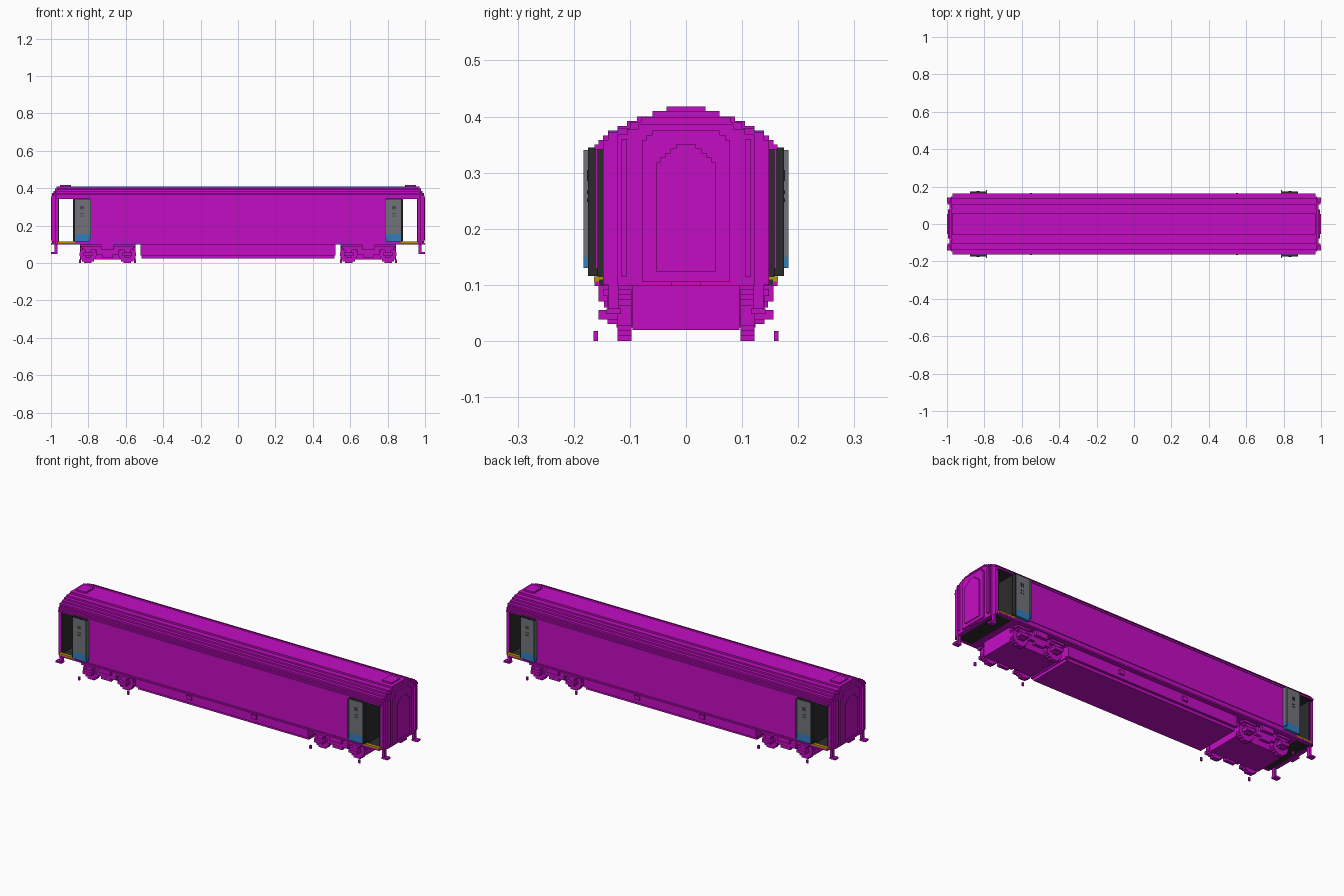
import bpy, bmesh, math

cube = bpy.data.objects.get("Cube")
if cube:
    bpy.data.objects.remove(cube)


def material(name, rgb):
    m = bpy.data.materials.new(name)
    m.use_nodes = True
    m.diffuse_color = (*rgb, 1)
    bsdf = next(n for n in m.node_tree.nodes if n.type == 'BSDF_PRINCIPLED')
    bsdf.inputs["Base Color"].default_value = (*rgb, 1)
    return m


MAGENTA = material("magenta", (0.55, 0.004, 0.55))
DARK = material("charcoal", (0.024, 0.024, 0.024))
GREY = material("grey", (0.165, 0.175, 0.195))
BLUE = material("blue", (0.032, 0.205, 0.5))
YELLOW = material("yellow", (0.5, 0.3, 0.004))


def finish(name, bm, mats):
    bmesh.ops.recalc_face_normals(bm, faces=bm.faces)
    me = bpy.data.meshes.new(name)
    bm.to_mesh(me)
    bm.free()
    ob = bpy.data.objects.new(name, me)
    for m in mats:
        me.materials.append(m)
    bpy.context.collection.objects.link(ob)
    return ob


def add_box(bm, x0, x1, y0, y1, z0, z1):
    vs = bmesh.ops.create_cube(bm, size=1)["verts"]
    for v in vs:
        v.co = ((x0, x1)[v.co.x > 0], (y0, y1)[v.co.y > 0], (z0, z1)[v.co.z > 0])


def boxes(name, mat, items, mirror=""):
    """Boxes (x0, x1, y0, y1, z0, z1), repeated across the named axes."""
    bm = bmesh.new()
    for x0, x1, y0, y1, z0, z1 in items:
        for sx in ((1, -1) if "x" in mirror else (1,)):
            for sy in ((1, -1) if "y" in mirror else (1,)):
                xs, ys = sorted((sx * x0, sx * x1)), sorted((sy * y0, sy * y1))
                add_box(bm, *xs, *ys, z0, z1)
    return finish(name, bm, [mat])


def stepped_prism(name, mat, rows, z0, x0, x1, under=None):
    """Stair-stepped cross-section: rows of (half width, top z), extruded along x."""
    right, z = [], z0
    for w, top in rows:
        right += [(w, z), (w, top)]
        z = top
    outline = right + [(-w, z) for w, z in reversed(right)]
    bm = bmesh.new()
    face = bm.faces.new([bm.verts.new((x0, y, z)) for y, z in outline])
    ext = bmesh.ops.extrude_face_region(bm, geom=[face])
    for v in ext["geom"]:
        if isinstance(v, bmesh.types.BMVert):
            v.co.x = x1
    if under:
        bmesh.ops.recalc_face_normals(bm, faces=bm.faces)
        for f in bm.faces:
            if f.normal.z < -0.5:
                f.material_index = 1
    return finish(name, bm, [mat] + ([under] if under else []))


# Body shell: passenger compartment, lower recess and sole plate
boxes("body_sides", MAGENTA, [(-0.878, 0.878, -0.16, 0.16, 0.13, 0.345),
                              (-0.878, 0.878, -0.156, 0.156, 0.106, 0.13),
                              (-0.878, 0.878, -0.163, 0.163, 0.098, 0.106)])

# Roof in steps, dark underneath
ROOF = [(0.163, 0.35), (0.156, 0.358), (0.148, 0.366), (0.139, 0.375),
        (0.122, 0.383), (0.105, 0.392), (0.087, 0.4), (0.06, 0.41)]
stepped_prism("roof", MAGENTA, ROOF, 0.341, -0.97, 0.97, DARK)
boxes("roof_hatches", MAGENTA, [(0.893, 0.952, -0.035, 0.035, 0.405, 0.418)], "x")

# Vestibules: floor, bulkheads, inside of the end walls, sills
boxes("vestibule_floors", DARK, [(0.87, 0.966, -0.155, 0.155, 0.1, 0.11)], "x")
boxes("bulkheads", DARK, [(0.874, 0.882, -0.158, 0.158, 0.11, 0.342)], "x")
boxes("end_wall_linings", DARK, [(0.957, 0.965, -0.147, 0.147, 0.11, 0.342)], "x")
boxes("door_sills", YELLOW, [(0.868, 0.966, 0.146, 0.164, 0.106, 0.115)], "xy")
boxes("sill_beams", MAGENTA, [(0.87, 0.966, 0.146, 0.163, 0.098, 0.106)], "xy")

# Car ends: stepped layers, gangway ring and recessed gangway door
CORNER = [(0.148, 0.358), (0.139, 0.372), (0.122, 0.38), (0.1, 0.39), (0.08, 0.398)]
PANEL = [(0.122, 0.368), (0.105, 0.378), (0.085, 0.386)]
RING = [(0.078, 0.358), (0.07, 0.367), (0.06, 0.375)]
DOOR = [(0.053, 0.318), (0.046, 0.327), (0.037, 0.335), (0.028, 0.343), (0.018, 0.35)]
for side, s in (("left", 1), ("right", -1)):
    stepped_prism(side + "_end_wall", MAGENTA, CORNER, 0.1, s * 0.963, s * 0.978)
    stepped_prism(side + "_end_panel", MAGENTA, PANEL, 0.098, s * 0.97, s * 0.986)
    stepped_prism(side + "_gangway", MAGENTA, RING, 0.106, s * 0.98, s * 0.995)
    stepped_prism(side + "_gangway_door", MAGENTA, DOOR, 0.123, s * 0.99, s * 1.0)
boxes("end_grab_rails", MAGENTA, [(0.98, 0.996, 0.105, 0.115, 0.115, 0.36)], "xy")
boxes("coupler_plates", MAGENTA, [(0.975, 1.0, -0.026, 0.026, 0.098, 0.106)], "x")
boxes("end_steps", MAGENTA, [(0.966, 0.98, 0.12, 0.138, 0.05, 0.1),
                             (0.966, 1.0, 0.116, 0.142, 0.048, 0.058)], "xy")

# Open sliding doors outside the body, with edge seal, kick plate and controls
boxes("door_panels", GREY, [(0.79, 0.872, 0.16, 0.175, 0.155, 0.34)], "xy")
boxes("door_kick_plates", BLUE, [(0.79, 0.872, 0.16, 0.175, 0.116, 0.155)], "xy")
boxes("door_edges", DARK, [(0.872, 0.877, 0.158, 0.175, 0.116, 0.345),
                           (0.79, 0.877, 0.16, 0.174, 0.34, 0.345)], "xy")
boxes("door_rims", GREY, [(0.785, 0.792, 0.16, 0.183, 0.15, 0.34)], "xy")
boxes("door_rim_bases", BLUE, [(0.785, 0.792, 0.16, 0.183, 0.13, 0.15)], "xy")
marks = [(x, x + 0.005, 0.174, 0.1765, z, z + h)
         for x in (0.826, 0.838)
         for z, h in ((0.285, 0.02), (0.262, 0.006), (0.248, 0.006))]
boxes("door_controls", DARK, marks + [(0.83, 0.84, 0.174, 0.1765, 0.293, 0.297)], "xy")

# Underframe equipment box
boxes("underframe", MAGENTA, [(-0.52, 0.52, -0.138, 0.138, 0.04, 0.1),
                              (-0.515, 0.515, -0.124, 0.124, 0.024, 0.04)])
boxes("underframe_brackets", MAGENTA, [(0.18, 0.21, 0.13, 0.146, 0.06, 0.082)], "xy")

# Bogies: centre box, side frames, axle boxes, springs, wheels
C, A = 0.697, 0.105
frames = [(C - 0.148, C + 0.148, 0.0, 0.095, 0.02, 0.099),
          (C - 0.135, C + 0.135, 0.122, 0.14, 0.07, 0.088),
          (C - 0.06, C + 0.06, 0.122, 0.139, 0.045, 0.07),
          (C - 0.035, C + 0.035, 0.122, 0.156, 0.07, 0.098),
          (C - 0.03, C + 0.03, 0.122, 0.14, 0.03, 0.045)]
for d in (-A, A):
    frames += [(C + d - 0.025, C + d + 0.025, 0.115, 0.156, 0.038, 0.055),
               (C + d - 0.016, C + d + 0.016, 0.115, 0.14, 0.03, 0.07),
               (C + d - 0.04, C + d + 0.04, 0.12, 0.148, 0.08, 0.092)]
boxes("bogie_frames", MAGENTA, frames, "xy")

# Blocky wheels from stacked slabs
wheels = []
R, N = 0.046, 10
for d in (-A, A):
    for i in range(N):
        z0, z1 = 2 * R * i / N, 2 * R * (i + 1) / N
        w = math.sqrt(R * R - ((z0 + z1) / 2 - R) ** 2)
        wheels.append((C + d - w, C + d + w, 0.097, 0.122, z0, z1))
boxes("wheels", MAGENTA, wheels, "xy")

# Small detached blocks beside the rails
boxes("rail_blocks", MAGENTA, [(x - 0.005, x + 0.005, 0.157, 0.165, 0.0, 0.018)
                               for x in (0.55, 0.845)], "xy")
